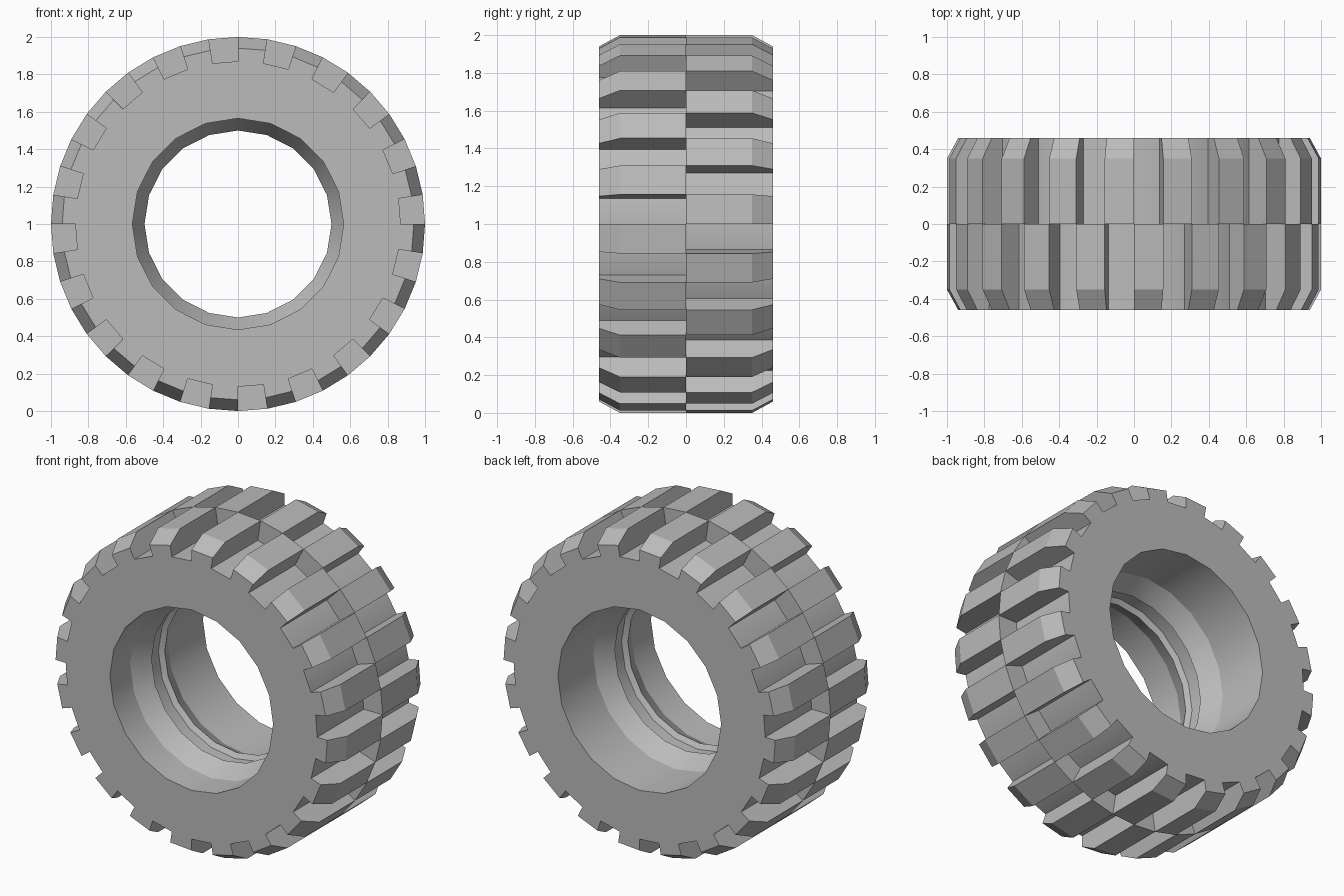
import bpy, bmesh
from math import sin, cos, radians

if "Cube" in bpy.data.objects:
    bpy.data.objects.remove(bpy.data.objects["Cube"])

HALF, FLOOR, BORE = 0.46, 0.87, 0.565
STEP = 9  # degrees covered by one lug or one gap

rubber = bpy.data.materials.new("grey rubber")
rubber.use_nodes = True
grey = (0.5, 0.5, 0.5, 1)
rubber.diffuse_color = grey
rubber.node_tree.nodes["Principled BSDF"].inputs["Base Color"].default_value = grey


def polar(r, k, y):
    """Point at radius r, k steps clockwise from the top, at depth y."""
    a = radians(STEP * k)
    return (r * sin(a), y, 1 + r * cos(a))


def finish(bm, name, smooth_angle=None):
    bmesh.ops.remove_doubles(bm, verts=bm.verts, dist=0.0001)
    bmesh.ops.recalc_face_normals(bm, faces=bm.faces)
    mesh = bpy.data.meshes.new(name)
    bm.to_mesh(mesh)
    bm.free()
    mesh.materials.append(rubber)
    obj = bpy.data.objects.new(name, mesh)
    bpy.context.collection.objects.link(obj)
    if smooth_angle:
        bpy.ops.object.select_all(action='DESELECT')
        obj.select_set(True)
        bpy.context.view_layer.objects.active = obj
        bpy.ops.object.shade_smooth_by_angle(angle=radians(smooth_angle))
    return obj


def add_face(bm, points):
    return bm.faces.new([bm.verts.new(p) for p in points])


# Carcass: tread floor, flat sidewalls and a bore with two beads and a groove
bore = [(-HALF, BORE), (-0.26, BORE), (-0.14, 0.5), (-0.12, 0.53),
        (-0.03, 0.53), (-0.01, 0.5), (0.11, BORE), (HALF, BORE)]
bm = bmesh.new()
for k in range(0, 40, 2):
    for y in (-HALF, HALF):
        add_face(bm, [polar(BORE, k, y), polar(FLOOR, k, y), polar(FLOOR, k + 1, y),
                      polar(FLOOR, k + 2, y), polar(BORE, k + 2, y)])
    for j in (k, k + 1):
        add_face(bm, [polar(FLOOR, j, -HALF), polar(FLOOR, j, HALF),
                      polar(FLOOR, j + 1, HALF), polar(FLOOR, j + 1, -HALF)])
    for (y0, r0), (y1, r1) in zip(bore, bore[1:]):
        add_face(bm, [polar(r0, k, y0), polar(r1, k, y1),
                      polar(r1, k + 2, y1), polar(r0, k + 2, y0)])
finish(bm, "tyre_carcass", 25)

# Lugs: chamfered blocks, front and back rows staggered by one step
lug = [(0, FLOOR), (0, 1), (0.35, 1), (HALF, 0.94), (HALF, FLOOR)]
for name, side, start in (("front_lugs", -1, 0), ("back_lugs", 1, 1)):
    bm = bmesh.new()
    for k in range(start, 40, 2):
        for j in (k, k + 1):
            add_face(bm, [polar(r, j, side * y) for y, r in lug])
        for (y0, r0), (y1, r1) in zip(lug, lug[1:]):
            add_face(bm, [polar(r0, k, side * y0), polar(r1, k, side * y1),
                          polar(r1, k + 1, side * y1), polar(r0, k + 1, side * y0)])
    finish(bm, name)
